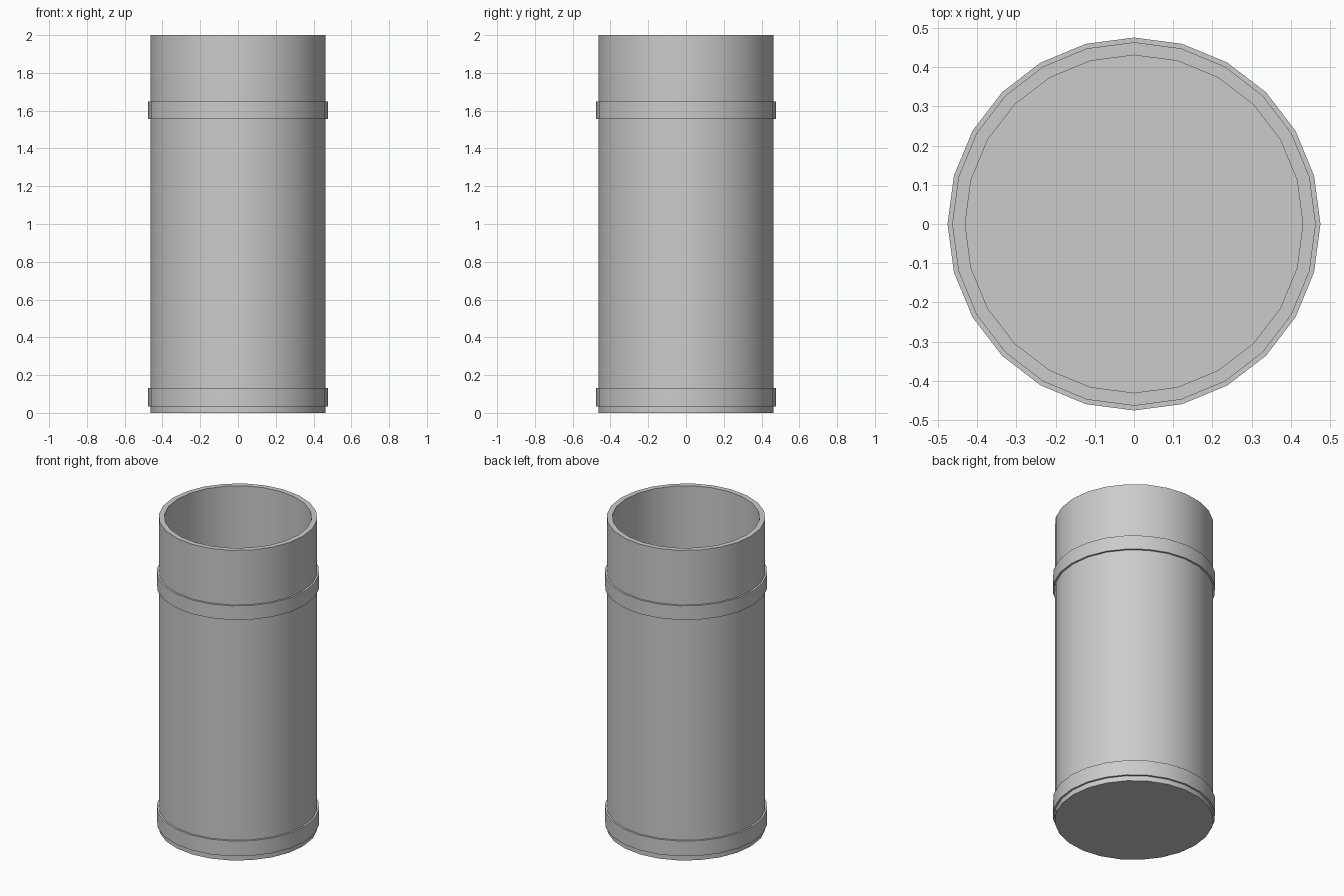
import bpy, bmesh, math

if "Cube" in bpy.data.objects:
    bpy.data.objects.remove(bpy.data.objects["Cube"])

SIDES = 24


def lathe(name, profile, closed=False):
    """Revolve (radius, z) points around the z axis."""
    bm = bmesh.new()
    rings = []
    for r, z in profile:
        if r == 0:
            rings.append([bm.verts.new((0, 0, z))] * SIDES)
        else:
            rings.append([bm.verts.new((r * math.cos(2 * math.pi * i / SIDES),
                                        r * math.sin(2 * math.pi * i / SIDES), z))
                          for i in range(SIDES)])
    pairs = list(zip(rings, rings[1:]))
    if closed:
        pairs.append((rings[-1], rings[0]))
    for a, b in pairs:
        for i in range(SIDES):
            j = (i + 1) % SIDES
            corners = list(dict.fromkeys((a[i], a[j], b[j], b[i])))
            bm.faces.new(corners)
    bmesh.ops.recalc_face_normals(bm, faces=bm.faces)
    mesh = bpy.data.meshes.new(name)
    bm.to_mesh(mesh)
    bm.free()
    obj = bpy.data.objects.new(name, mesh)
    bpy.context.collection.objects.link(obj)
    bpy.ops.object.select_all(action='DESELECT')
    obj.select_set(True)
    bpy.context.view_layer.objects.active = obj
    bpy.ops.object.shade_smooth_by_angle(angle=math.radians(30))
    return obj


# Hollow cup body: base, outer wall, rim, inner wall, floor
lathe("container_body", [(0, 0), (0.464, 0), (0.464, 2), (0.431, 2),
                         (0.431, 0.035), (0, 0.035)])

# Raised bands around the wall
for name, low, high in (("lower_band", 0.033, 0.131), ("upper_band", 1.557, 1.648)):
    lathe(name, [(0.45, low), (0.476, low), (0.476, high), (0.45, high)], closed=True)
